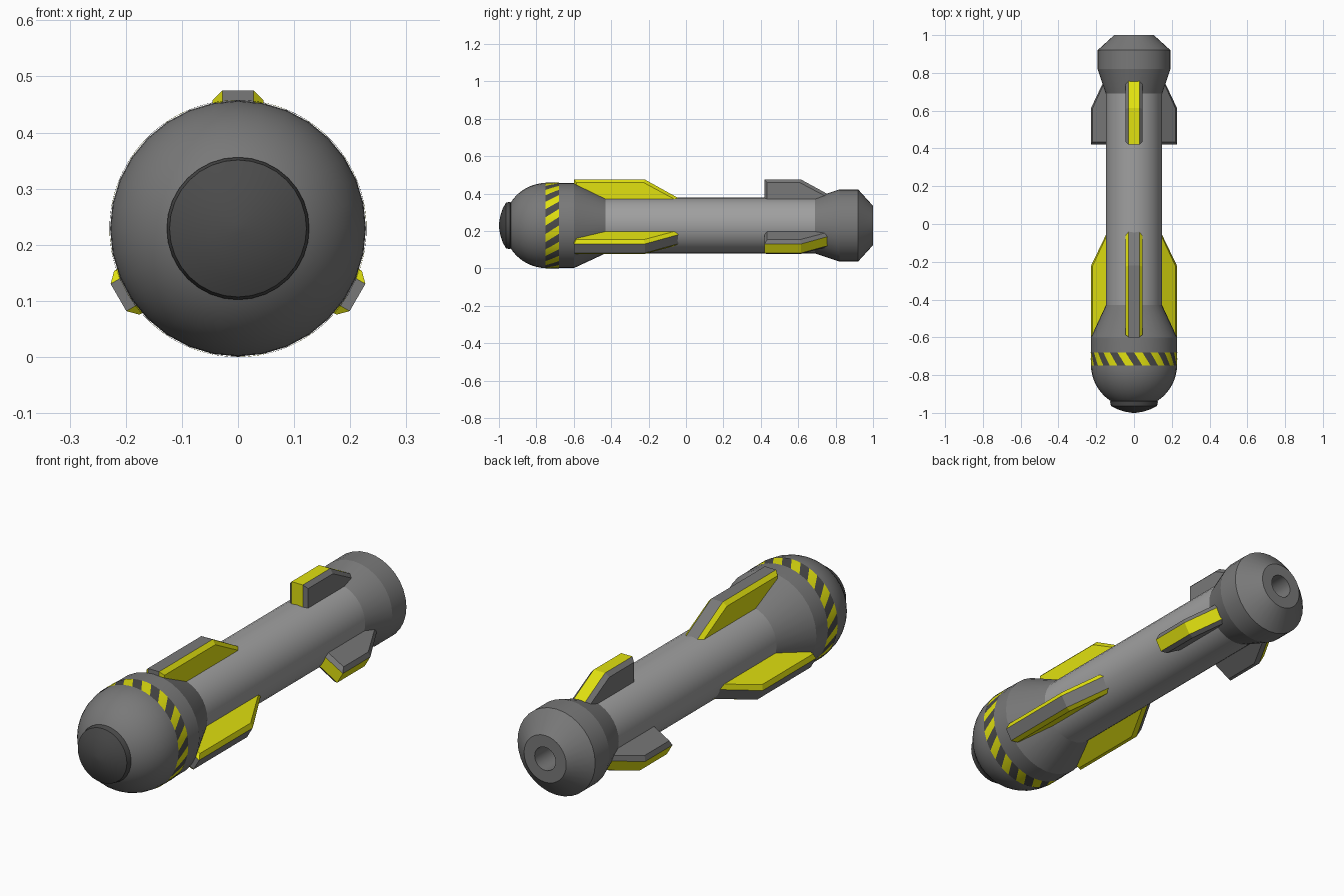
import bpy, bmesh, math

if "Cube" in bpy.data.objects:
    bpy.data.objects.remove(bpy.data.objects["Cube"])

CZ = 0.229      # height of the long axis
SIDES = 32


def material(name, r, g, b):
    m = bpy.data.materials.new(name)
    m.diffuse_color = (r, g, b, 1)
    m.use_nodes = True
    m.node_tree.nodes["Principled BSDF"].inputs["Base Color"].default_value = m.diffuse_color
    return m


light_grey = material("light_grey", 0.35, 0.35, 0.35)
mid_grey = material("mid_grey", 0.19, 0.19, 0.19)
dark_grey = material("dark_grey", 0.07, 0.07, 0.07)
yellow = material("yellow", 0.75, 0.75, 0.005)


def finish(bm, name, mats, smooth=True, recalc=True):
    if recalc:
        bmesh.ops.recalc_face_normals(bm, faces=bm.faces[:])
    me = bpy.data.meshes.new(name)
    bm.to_mesh(me)
    bm.free()
    ob = bpy.data.objects.new(name, me)
    bpy.context.collection.objects.link(ob)
    for m in mats:
        me.materials.append(m)
    if smooth:
        bpy.ops.object.select_all(action='DESELECT')
        ob.select_set(True)
        bpy.context.view_layer.objects.active = ob
        bpy.ops.object.shade_smooth_by_angle(angle=math.radians(18))
    return ob


def polar(r, a, y):
    return (r * math.cos(a), y, CZ + r * math.sin(a))


def lathe(name, profile, mat):
    """Closed solid of revolution round the y axis; profile is (y, radius)."""
    bm = bmesh.new()
    rings = [[bm.verts.new(polar(r, math.tau * i / SIDES, y)) for i in range(SIDES)]
             for y, r in profile]
    for a, b in zip(rings, rings[1:]):
        for i in range(SIDES):
            j = (i + 1) % SIDES
            bm.faces.new((a[i], b[i], b[j], a[j]))
    bm.faces.new(rings[0])
    bm.faces.new(rings[-1])
    return finish(bm, name, [mat])


# Nose cap, rounded head with cone collar, body tube
lathe("nose_cap", [(-0.92, 0.10), (-0.94, 0.127), (-0.963, 0.122), (-0.98, 0.09),
                   (-0.993, 0.05), (-1.0, 0.01)], dark_grey)
dome = [(-0.745 - 0.228 * math.cos(t), 0.228 * math.sin(t))
        for t in [math.radians(29 + 61 * i / 9) for i in range(10)]]
lathe("head", dome + [(-0.60, 0.228), (-0.43, 0.149), (-0.43, 0.10)], mid_grey)
lathe("body_tube", [(-0.50, 0.149), (0.72, 0.149)], light_grey)

# Tail nozzle with a recessed hole
lathe("tail_nozzle", [(0.69, 0.10), (0.69, 0.149), (0.82, 0.193), (0.92, 0.193),
                      (1.0, 0.105), (1.0, 0.052), (0.88, 0.052)], mid_grey)

# Slanted hazard stripes: thin skewed band around the head
bm = bmesh.new()
N, ROWS = 64, 4
grid = [[bm.verts.new(polar(0.229, math.tau * (k + 0.5 * row) / N, -0.75 + 0.07 * row / ROWS))
         for k in range(N)] for row in range(ROWS + 1)]
for row in range(ROWS):
    for k in range(N):
        n = (k + 1) % N
        f = bm.faces.new((grid[row][k], grid[row + 1][k], grid[row + 1][n], grid[row][n]))
        f.material_index = (k // 2) % 2
finish(bm, "hazard_band", [yellow, dark_grey], recalc=False)


def fin(name, angle, y0, y1, y2, rim, side):
    """Slab with chamfered sides: the rim has one colour, the sides another."""
    base, top = 0.12, 0.246
    outer = [(y0, base), (y0, top), (y1, top), (y2, base)]
    inner = [(y0 + 0.014, base), (y0 + 0.014, top - 0.017),
             (y1 - 0.006, top - 0.017), (y2 - 0.03, base)]
    ca, sa = math.cos(angle), math.sin(angle)
    bm = bmesh.new()
    loops = [[bm.verts.new((r * ca - w * sa, y, CZ + r * sa + w * ca)) for y, r in poly]
             for poly, w in ((inner, -0.045), (outer, -0.028), (outer, 0.028), (inner, 0.045))]
    for s in range(3):
        for i in range(4):
            j = (i + 1) % 4
            f = bm.faces.new((loops[s][i], loops[s][j], loops[s + 1][j], loops[s + 1][i]))
            f.material_index = 0 if s == 1 else 1
    for cap in (loops[0], loops[3]):
        bm.faces.new(cap).material_index = 1
    finish(bm, name, [rim, side], smooth=False)


# Three front fins and three rear fins with swapped colours
for i in range(3):
    a = math.radians(90 + 120 * i)
    fin(f"front_fin_{i + 1}", a, -0.60, -0.22, 0.007, mid_grey, yellow)
    fin(f"rear_fin_{i + 1}", a, 0.42, 0.615, 0.845, yellow, mid_grey)
